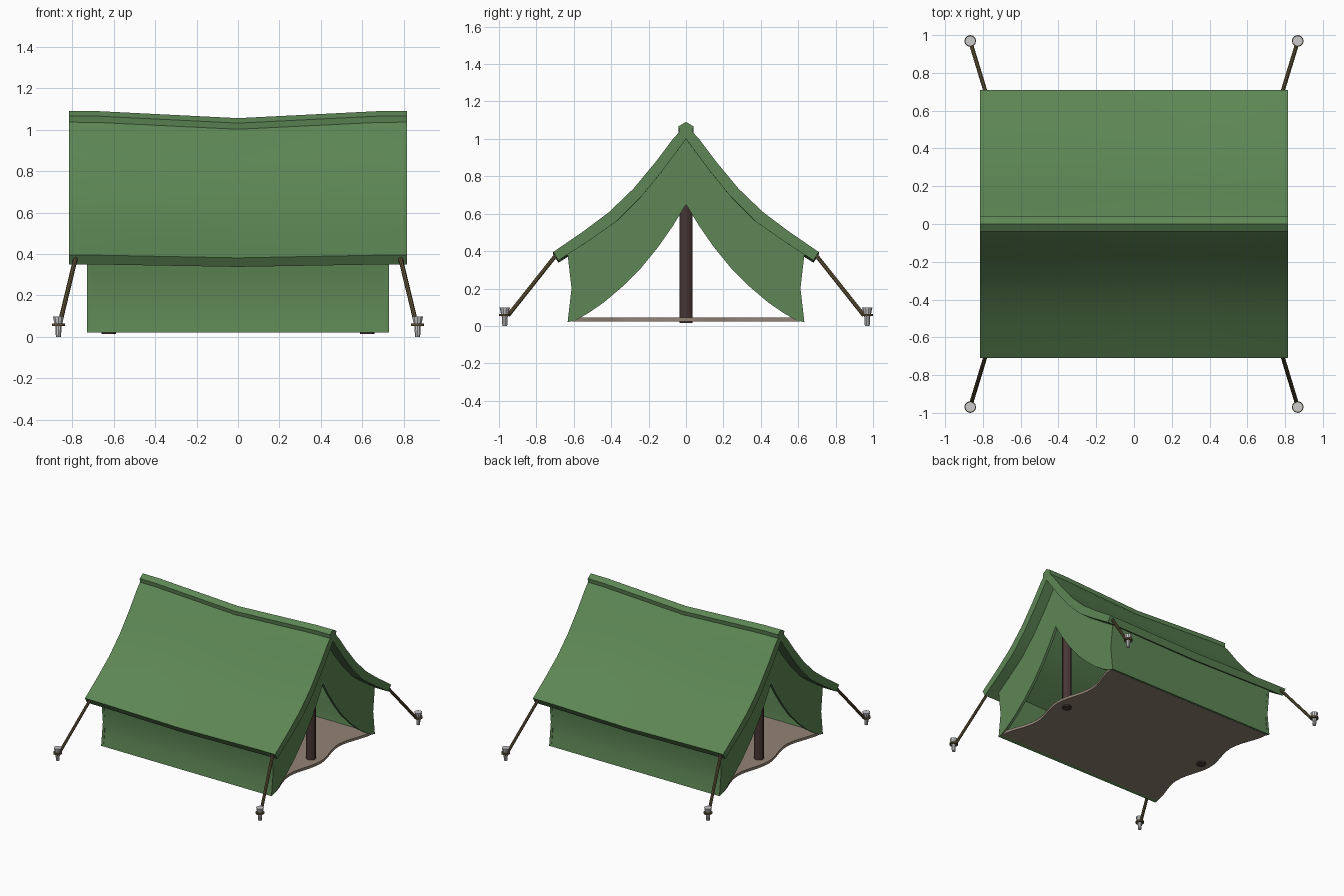
import bpy, bmesh, math
from mathutils import Vector

if "Cube" in bpy.data.objects:
    bpy.data.objects.remove(bpy.data.objects["Cube"])


def material(name, rgb):
    m = bpy.data.materials.new(name)
    m.diffuse_color = (*rgb, 1)
    m.use_nodes = True
    m.node_tree.nodes["Principled BSDF"].inputs["Base Color"].default_value = m.diffuse_color
    return m


GREEN = material("canvas_green", (0.11, 0.24, 0.09))
BROWN = material("pole_brown", (0.065, 0.038, 0.035))
TAN = material("floor_tan", (0.29, 0.23, 0.18))
ROPE = material("rope_olive", (0.12, 0.09, 0.04))


def finish(name, bm, mat=None, angle=30):
    bmesh.ops.recalc_face_normals(bm, faces=bm.faces)
    me = bpy.data.meshes.new(name)
    bm.to_mesh(me)
    bm.free()
    ob = bpy.data.objects.new(name, me)
    bpy.context.collection.objects.link(ob)
    if mat:
        me.materials.append(mat)
    bpy.ops.object.select_all(action='DESELECT')
    ob.select_set(True)
    bpy.context.view_layer.objects.active = ob
    bpy.ops.object.shade_smooth_by_angle(angle=math.radians(angle))
    return ob


def sag(x, z):
    return max(0, 1 - abs(x) / 0.7) * (0.012 + 0.023 * max(0, min(1, (z - 0.35) / 0.7)))


def sheet(name, outer, inner, xs, sagging=True, mat=GREEN):
    """Solid swept along x from a strip between two equally long y-z lines."""
    bm = bmesh.new()
    n = len(outer)
    loop = outer + inner[::-1]
    rings = [[bm.verts.new((x, y, z - (sag(x, z) if sagging else 0))) for y, z in loop] for x in xs]
    m = len(loop)
    for a, b in zip(rings, rings[1:]):
        for i in range(m):
            j = (i + 1) % m
            bm.faces.new((a[i], a[j], b[j], b[i]))
    for r in (rings[0], rings[-1]):
        for i in range(n - 1):
            bm.faces.new((r[i], r[i + 1], r[m - 2 - i], r[m - 1 - i]))
    return finish(name, bm, mat)


def both(half):
    """Mirror a centre-to-side line across y = 0."""
    return [(-y, z) for y, z in half[:0:-1]] + half


def tube(name, a, b, r1, r2, sides, mat=None):
    a, b = Vector(a), Vector(b)
    d = b - a
    bm = bmesh.new()
    bmesh.ops.create_cone(bm, cap_ends=True, segments=sides, radius1=r1, radius2=r2, depth=d.length)
    rot = Vector((0, 0, 1)).rotation_difference(d).to_matrix()
    for v in bm.verts:
        v.co = rot @ v.co + (a + b) / 2
    return finish(name, bm, mat)


# roof fly with a sagging ridge
stations = [-0.815, -0.68, -0.45, 0, 0.45, 0.68, 0.815]
roof_out = [(0, 1.075), (0.07, 1.0), (0.16, 0.88), (0.28, 0.735), (0.41, 0.61), (0.55, 0.505), (0.71, 0.395)]
roof_in = [(0, 1.0), (0.055, 0.925), (0.13, 0.825), (0.24, 0.69), (0.37, 0.56), (0.52, 0.455), (0.682, 0.35)]
sheet("roof", both(roof_out), both(roof_in), stations)
sheet("ridge_cap", both([(0, 1.091), (0.04, 1.067)]), both([(0, 1.05), (0.035, 1.03)]), stations)

# side walls
wall_z = [(0.635, 0.42), (0.622, 0.30), (0.612, 0.20), (0.618, 0.11), (0.633, 0.02)]
for side, s in (("front", -1), ("back", 1)):
    sheet(side + "_wall", [(s * y, z) for y, z in wall_z],
          [(s * (y - (0.045 if z < 0.05 else 0.02)), z + (0.012 if z < 0.05 else 0)) for y, z in wall_z],
          [-0.73, 0, 0.73], False)

# end panels with the curved door opening, and the poles behind them
panel_out = [(0, 1.03), (0.13, 0.85), (0.26, 0.69), (0.40, 0.56), (0.52, 0.48), (0.635, 0.40),
             (0.612, 0.20), (0.633, 0.02)]
panel_in = [(0, 0.65), (0.07, 0.535), (0.15, 0.42), (0.24, 0.31), (0.34, 0.21), (0.44, 0.125),
            (0.52, 0.07), (0.59, 0.03)]
for side, s in (("left", -1), ("right", 1)):
    sheet(side + "_door_panel", both(panel_out), both(panel_in), [s * 0.71, s * 0.73], False)
    tube(side + "_pole", (s * 0.625, 0, 0.015), (s * 0.625, 0, 1.02), 0.035, 0.035, 12, BROWN)

# groundsheet with wavy ends
bm = bmesh.new()
prev = None
N = 24
for i in range(N + 1):
    t = i / N
    y = -0.61 + 1.22 * t
    x = 0.725 - 0.032 * (1 - math.cos(4 * math.pi * t)) - 0.015 * math.sin(math.pi * t)
    row = [bm.verts.new(p) for p in ((-x, y, 0.025), (x, y, 0.025), (x, y, 0.045), (-x, y, 0.045))]
    if prev:
        for k in range(4):
            bm.faces.new((prev[k], prev[(k + 1) % 4], row[(k + 1) % 4], row[k]))
    if i in (0, N):
        bm.faces.new(row)
    prev = row
finish("groundsheet", bm, TAN)

# guy ropes and pegs at the four corners
for sx in (-1, 1):
    for sy in (-1, 1):
        tag = ("left" if sx < 0 else "right") + ("_front" if sy < 0 else "_back")
        px, py = sx * 0.867, sy * 0.969
        tube(tag + "_rope", (sx * 0.783, sy * 0.69, 0.385), (sx * 0.862, sy * 0.95, 0.057), 0.011, 0.011, 8, ROPE)
        tube(tag + "_rope_loop", (px, py, 0.052), (px, py, 0.064), 0.031, 0.031, 12, ROPE)
        tube(tag + "_peg_shaft", (px, py, 0.0), (px, py, 0.065), 0.013, 0.017, 10)
        tube(tag + "_peg_head", (px, py, 0.06), (px, py, 0.098), 0.019, 0.028, 10)
